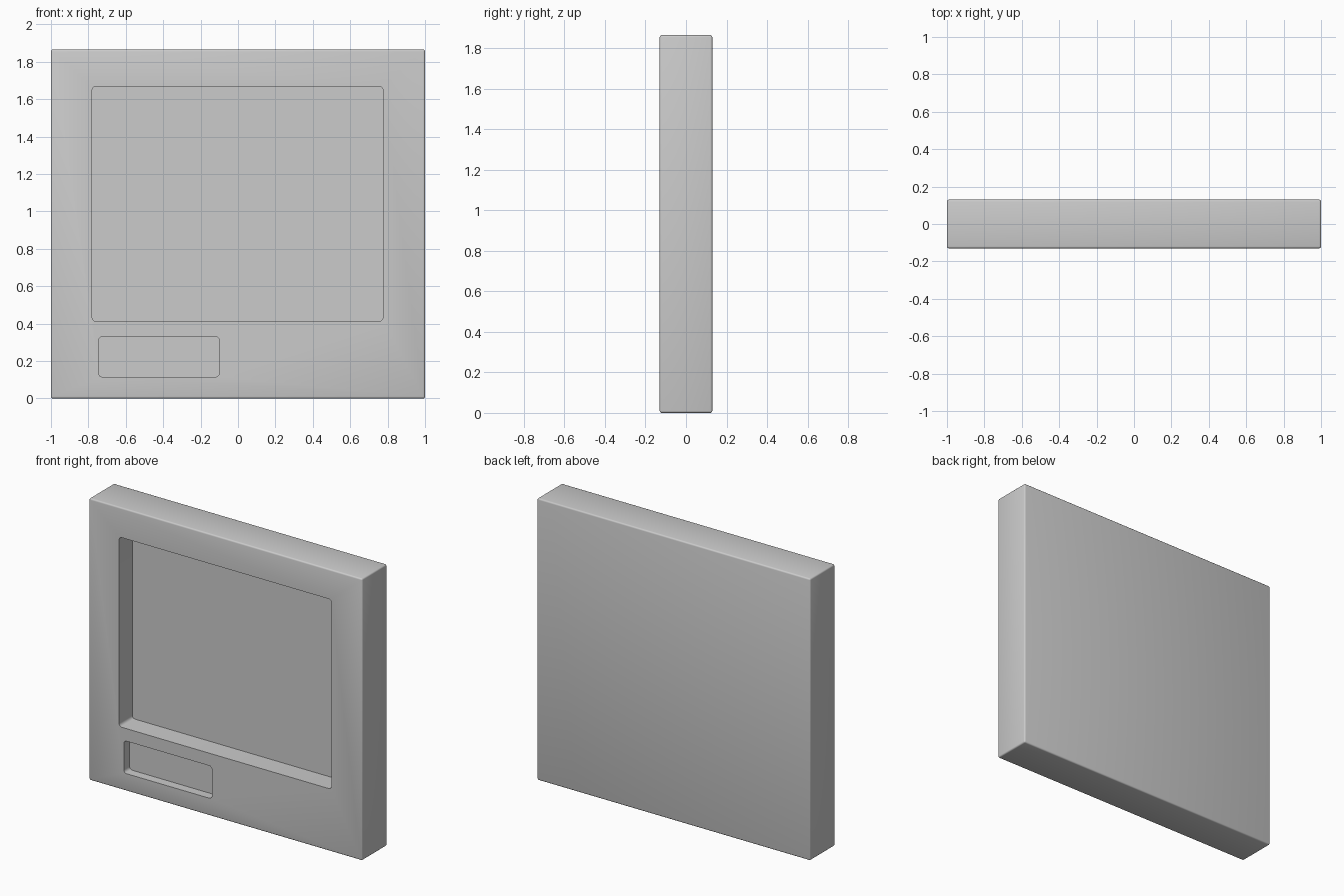
import bpy, bmesh
from mathutils import Vector

if "Cube" in bpy.data.objects:
    bpy.data.objects.remove(bpy.data.objects["Cube"])

W, D, H = 2.0, 0.26, 1.865
FRONT = -D / 2


def rounded_box(name, lo, hi, radius, segments=4, depth_edges_only=True):
    """Box between two corners, rounded along y edges or along all edges."""
    lo, hi = Vector(lo), Vector(hi)
    bm = bmesh.new()
    bmesh.ops.create_cube(bm, size=1)
    for v in bm.verts:
        v.co = (lo + hi) / 2 + v.co * (hi - lo)
    edges = [e for e in bm.edges if not depth_edges_only
             or abs(e.verts[0].co.y - e.verts[1].co.y) > 1e-4]
    bmesh.ops.bevel(bm, geom=edges, offset=radius, segments=segments,
                    profile=0.5, affect='EDGES')
    mesh = bpy.data.meshes.new(name)
    bm.to_mesh(mesh)
    bm.free()
    obj = bpy.data.objects.new(name, mesh)
    bpy.context.collection.objects.link(obj)
    return obj


def cut_recess(body, name, x0, x1, z0, z1, depth, radius):
    """Cut a round-cornered pocket into the front face."""
    cutter = rounded_box(name, (x0, FRONT - 0.1, z0), (x1, FRONT + depth, z1), radius)
    cutter.hide_render = True
    mod = body.modifiers.new(name, 'BOOLEAN')
    mod.operation = 'DIFFERENCE'
    mod.solver = 'EXACT'
    mod.object = cutter
    bpy.context.view_layer.objects.active = body
    bpy.ops.object.modifier_apply(modifier=mod.name)
    bpy.data.objects.remove(cutter, do_unlink=True)


# Slab body with softly rounded edges
body = rounded_box("panel_body", (-W / 2, FRONT, 0), (W / 2, -FRONT, H),
                   0.01, 3, depth_edges_only=False)

# Large screen recess and small tray recess below it
cut_recess(body, "screen_recess", -0.78, 0.775, 0.413, 1.668, 0.14, 0.02)
cut_recess(body, "tray_recess", -0.745, -0.10, 0.115, 0.33, 0.06, 0.02)

# Smooth rounded corners, sharp recess rims
bpy.ops.object.select_all(action='DESELECT')
body.select_set(True)
bpy.context.view_layer.objects.active = body
bpy.ops.object.shade_smooth_by_angle(angle=0.6)
